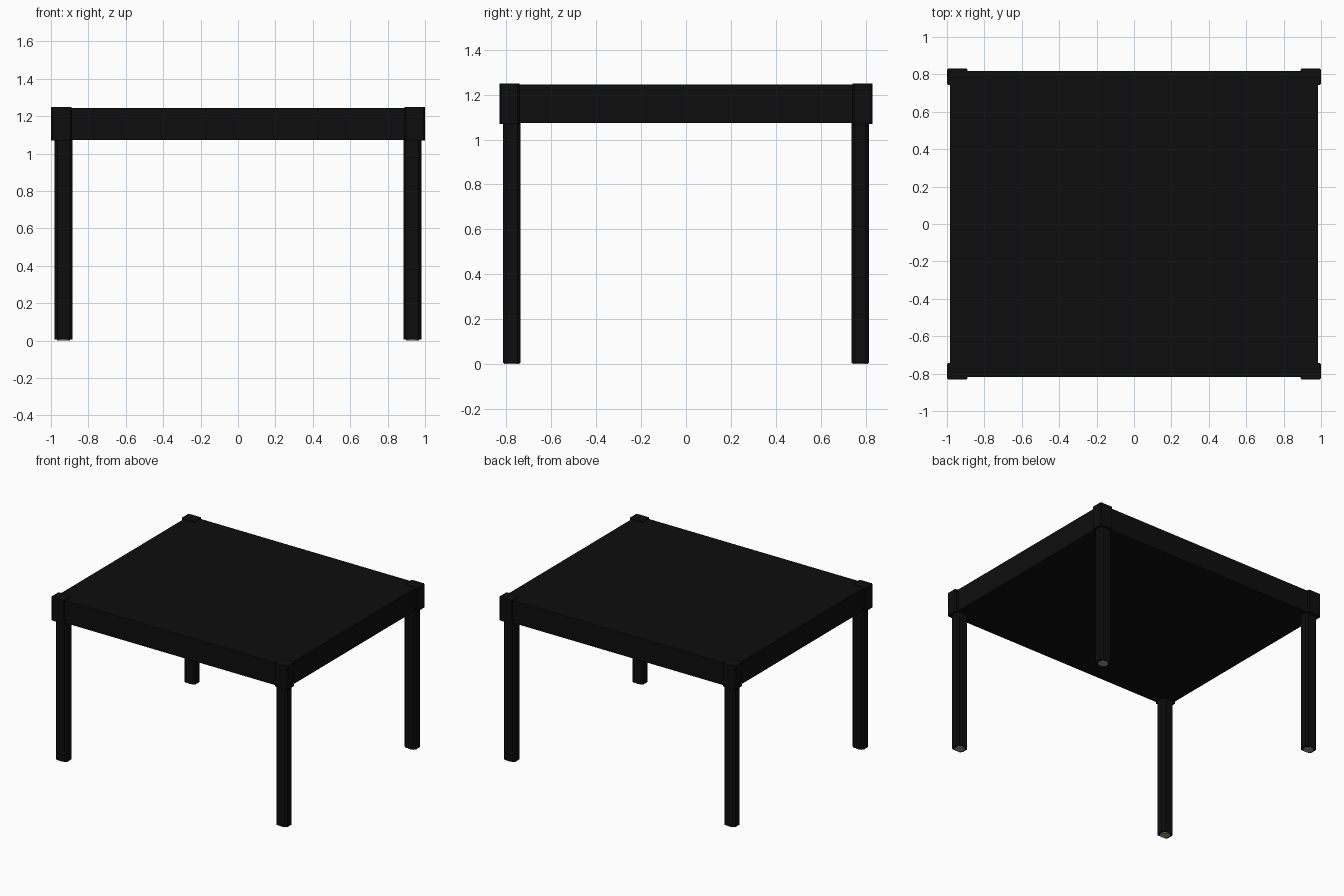
import bpy, bmesh

if "Cube" in bpy.data.objects:
    bpy.data.objects.remove(bpy.data.objects["Cube"])


def material(name, colour):
    m = bpy.data.materials.new(name)
    m.diffuse_color = colour
    m.use_nodes = True
    m.node_tree.nodes["Principled BSDF"].inputs["Base Color"].default_value = m.diffuse_color
    return m


black = material("black", (0.004, 0.004, 0.004, 1))
beige = material("beige", (0.35, 0.33, 0.22, 1))


def box(name, x, y, z, chamfer=0.0):
    """Box from (min, max) ranges, optionally with chamfered vertical edges."""
    bm = bmesh.new()
    bmesh.ops.create_cube(bm, size=1)
    for v in bm.verts:
        for i, (lo, hi) in enumerate((x, y, z)):
            v.co[i] = hi if v.co[i] > 0 else lo
    if chamfer:
        upright = [e for e in bm.edges
                   if abs(e.verts[0].co.z - e.verts[1].co.z) > 1e-4]
        bmesh.ops.bevel(bm, geom=upright, offset=chamfer, segments=1,
                        affect='EDGES', profile=0.5)
    mesh = bpy.data.meshes.new(name)
    bm.to_mesh(mesh)
    bm.free()
    mesh.materials.append(black)
    ob = bpy.data.objects.new(name, mesh)
    bpy.context.collection.objects.link(ob)
    return ob


def span(sign, a, b):
    return tuple(sorted((sign * a, sign * b)))


# Thick table top
box("table_top", (-0.983, 0.983), (-0.818, 0.818), (1.073, 1.245))

for sx, side in ((-1, "left"), (1, "right")):
    for sy, end in ((-1, "front"), (1, "back")):
        tag = f"{end}_{side}"
        # Leg with chamfered edges
        box(f"{tag}_leg", span(sx, 0.885, 0.98), span(sy, 0.737, 0.815),
            (0.005, 1.08), 0.014)
        # Corner cap wrapping the top
        box(f"{tag}_corner_cap", span(sx, 0.89, 1.0), span(sy, 0.742, 0.832),
            (1.07, 1.25), 0.008)
        # Round foot pad
        bpy.ops.mesh.primitive_cylinder_add(
            vertices=24, radius=0.035, depth=0.01,
            location=(sx * 0.9325, sy * 0.776, 0.005))
        pad = bpy.context.object
        pad.name = f"{tag}_foot_pad"
        pad.data.materials.append(beige)
        bpy.ops.object.shade_smooth_by_angle()
